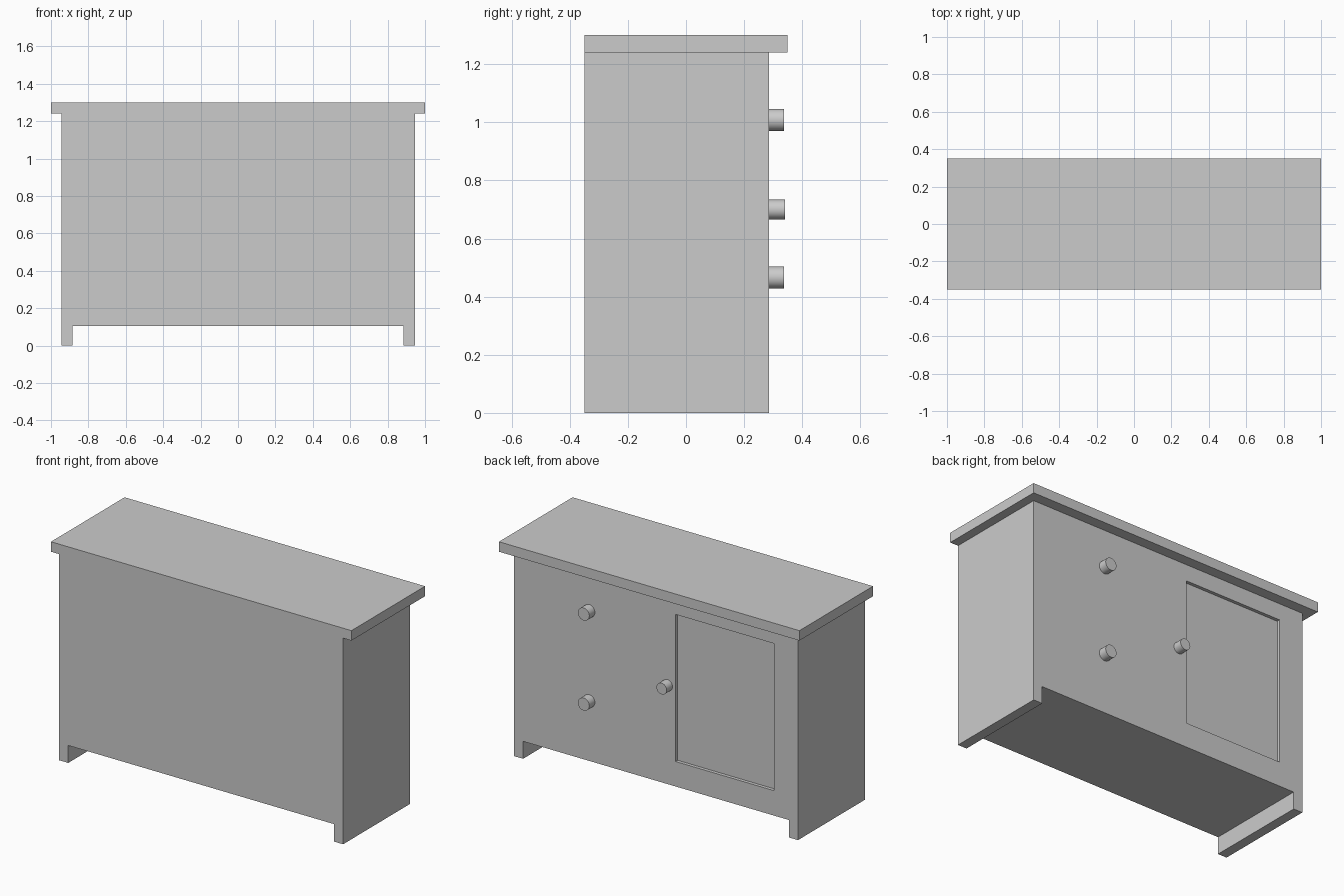
import bpy
import bmesh
from mathutils import Matrix, Vector

if "Cube" in bpy.data.objects:
    bpy.data.objects.remove(bpy.data.objects["Cube"])

grey = bpy.data.materials.new("plain grey")
grey.use_nodes = True
grey.diffuse_color = (0.6, 0.6, 0.6, 1)
grey.node_tree.nodes["Principled BSDF"].inputs["Base Color"].default_value = (0.6, 0.6, 0.6, 1)


def finish(name, bm):
    bmesh.ops.recalc_face_normals(bm, faces=bm.faces)
    mesh = bpy.data.meshes.new(name)
    bm.to_mesh(mesh)
    bm.free()
    mesh.materials.append(grey)
    obj = bpy.data.objects.new(name, mesh)
    bpy.context.collection.objects.link(obj)
    return obj


def box(name, low, high):
    low, high = Vector(low), Vector(high)
    bm = bmesh.new()
    bmesh.ops.create_cube(bm, size=1)
    bmesh.ops.scale(bm, vec=high - low, verts=bm.verts)
    bmesh.ops.translate(bm, vec=(low + high) / 2, verts=bm.verts)
    return finish(name, bm)


def knob(name, x, z, radius, tip):
    bm = bmesh.new()
    depth = tip - BACK + 0.01
    spin = Matrix.Rotation(1.5708, 4, "X")
    place = Matrix.Translation((x, tip - depth / 2, z))
    bmesh.ops.create_cone(bm, cap_ends=True, segments=32, radius1=radius,
                          radius2=radius, depth=depth, matrix=place @ spin)
    obj = finish(name, bm)
    bpy.ops.object.select_all(action="DESELECT")
    obj.select_set(True)
    bpy.context.view_layer.objects.active = obj
    bpy.ops.object.shade_smooth_by_angle()


FRONT, BACK = -0.35, 0.285
WIDE, INNER, FLOOR, TOP = 0.945, 0.885, 0.105, 1.24

# Cabinet body with full-depth side feet, extruded from its outline
half = [(INNER, FLOOR), (INNER, 0), (WIDE, 0), (WIDE, TOP)]
outline = half + [(-x, z) for x, z in reversed(half)]
bm = bmesh.new()
face = bm.faces.new([bm.verts.new((x, FRONT, z)) for x, z in outline])
side = bmesh.ops.extrude_face_region(bm, geom=[face])["geom"]
bmesh.ops.translate(bm, vec=(0, BACK - FRONT, 0),
                    verts=[v for v in side if isinstance(v, bmesh.types.BMVert)])
body = finish("cabinet_body", bm)

# Shallow sunken door panel
cutter = box("panel_cutter", (-0.786, BACK - 0.02, 0.255), (-0.13, BACK + 0.1, 1.14))
cutter.hide_render = True
cut = body.modifiers.new("panel_recess", "BOOLEAN")
cut.object = cutter
cut.solver = "EXACT"
bpy.context.view_layer.objects.active = body
bpy.ops.object.modifier_apply(modifier=cut.name)
bpy.data.objects.remove(cutter)

# Overhanging top board
box("top_board", (-1, -0.35, TOP), (1, 0.35, 1.3))

# Round knobs
knob("upper_drawer_knob", 0.445, 1.008, 0.038, 0.338)
knob("lower_drawer_knob", 0.445, 0.466, 0.038, 0.338)
knob("door_knob", -0.076, 0.7, 0.034, 0.341)
